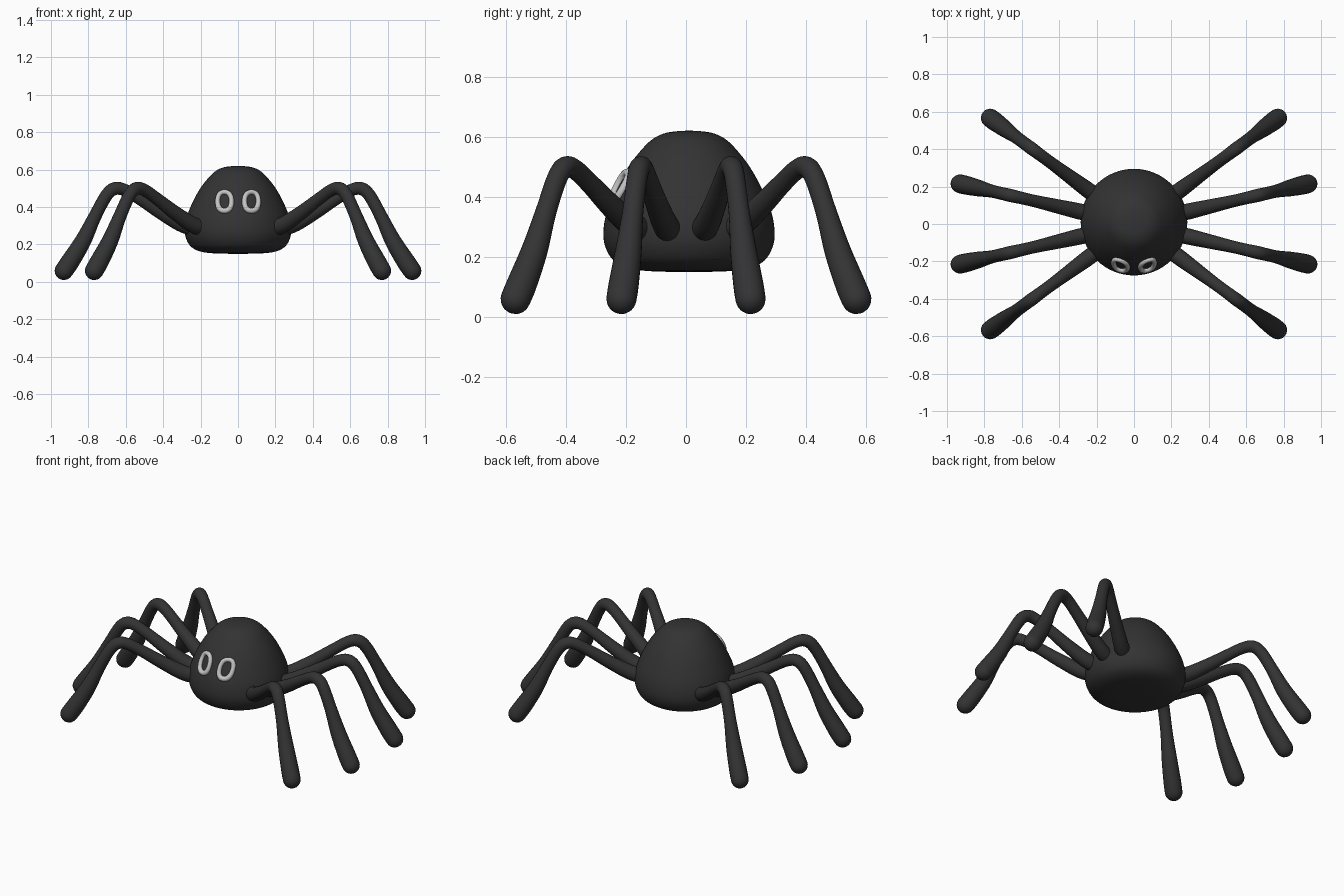
import bpy, bmesh, math
from mathutils import Vector

if "Cube" in bpy.data.objects:
    bpy.data.objects.remove(bpy.data.objects["Cube"])


def material(name, c):
    m = bpy.data.materials.new(name)
    m.diffuse_color = (c, c, c, 1)
    m.use_nodes = True
    m.node_tree.nodes["Principled BSDF"].inputs["Base Color"].default_value = m.diffuse_color
    return m


BLACK = material("charcoal black", 0.033)
PALE = material("pale grey", 0.55)


def smooth_path(pts, steps):
    """Catmull-Rom interpolation through the points."""
    pts = [Vector(p) for p in pts]
    ext = [2 * pts[0] - pts[1]] + pts + [2 * pts[-1] - pts[-2]]
    out = []
    for a, b, c, d in zip(ext, ext[1:], ext[2:], ext[3:]):
        for i in range(steps):
            t = i / steps
            out.append(0.5 * (2 * b + (c - a) * t + (2 * a - 5 * b + 4 * c - d) * t * t
                              + (3 * b - a - 3 * c + d) * t ** 3))
    return out + [pts[-1]]


def loft(name, rings, mat, closed=False):
    """Skin a list of vertex rings; capped unless closed on itself."""
    bm = bmesh.new()
    vr = [[bm.verts.new(p) for p in ring] for ring in rings]
    n = len(vr[0])
    pairs = list(zip(vr, vr[1:])) + ([(vr[-1], vr[0])] if closed else [])
    for a, b in pairs:
        for i in range(n):
            j = (i + 1) % n
            bm.faces.new((a[i], a[j], b[j], b[i]))
    if not closed:
        bm.faces.new(vr[0])
        bm.faces.new(vr[-1])
    bmesh.ops.recalc_face_normals(bm, faces=bm.faces)
    for f in bm.faces:
        f.smooth = True
    me = bpy.data.meshes.new(name)
    bm.to_mesh(me)
    bm.free()
    me.materials.append(mat)
    ob = bpy.data.objects.new(name, me)
    bpy.context.collection.objects.link(ob)
    return ob


def circle(n):
    return [(math.cos(2 * math.pi * i / n), math.sin(2 * math.pi * i / n)) for i in range(n)]


# Body: a lathed dome with a flattened, rounded underside
BODY_Y = 0.01
profile = smooth_path([(0.004, 0.15, 0), (0.12, 0.152, 0), (0.2, 0.162, 0), (0.25, 0.187, 0),
                       (0.277, 0.23, 0), (0.285, 0.28, 0), (0.275, 0.345, 0), (0.25, 0.41, 0),
                       (0.217, 0.475, 0), (0.18, 0.53, 0), (0.13, 0.585, 0), (0.085, 0.61, 0),
                       (0.04, 0.618, 0), (0.004, 0.62, 0)], 4)
loft("body", [[(r * c, r * s + BODY_Y, z) for c, s in circle(64)] for r, z, _ in profile], BLACK)


def body_radius(z):
    for (r0, z0, _), (r1, z1, _) in zip(profile, profile[1:]):
        if z0 <= z <= z1:
            return r0 + (r1 - r0) * (z - z0) / (z1 - z0)
    return 0.2


# Legs: one bent tapering tube (distance out, height, thickness) turned to eight directions
leg = smooth_path([(0.2, 0.28, 0.042), (0.3, 0.305, 0.043), (0.42, 0.37, 0.038),
                   (0.54, 0.445, 0.033), (0.62, 0.49, 0.033), (0.675, 0.499, 0.035),
                   (0.722, 0.462, 0.034), (0.785, 0.35, 0.035), (0.85, 0.22, 0.044),
                   (0.92, 0.11, 0.05), (0.955, 0.06, 0.05)], 5)
end, way = leg[-1], Vector((0.55, -0.83, 0)).normalized()
for k in range(1, 6):  # rounded foot
    a = k / 5 * math.radians(86)
    tip = end + way * 0.05 * math.sin(a)
    leg.append(Vector((tip.x, tip.y, 0.05 * math.cos(a))))


def add_leg(name, angle):
    c, s = math.cos(angle), math.sin(angle)
    out, side, up = Vector((c, s, 0)), Vector((-s, c, 0)), Vector((0, 0, 1))
    rings = []
    for i, p in enumerate(leg):
        d = leg[min(i + 1, len(leg) - 1)] - leg[max(i - 1, 0)]
        d = Vector((d.x, d.y)).normalized()
        if i >= len(leg) - 6:
            d = Vector((way.x, way.y))
        normal = -d.y * out + d.x * up
        centre = p.x * out + p.y * up
        rings.append([centre + p.z * (u * normal + v * side) for u, v in circle(20)])
    loft(name, rings, BLACK)


for side, sx in (("right", 1), ("left", -1)):
    for place, deg in (("front", -36.4), ("front_middle", -13), ("rear_middle", 13), ("rear", 36.4)):
        a = math.radians(deg)
        add_leg(f"{side}_{place}_leg", a if sx > 0 else math.pi - a)

    # Eye: rounded oval rim lying on the body surface
    path = []
    for cu, su in circle(40):
        x = 0.072 * sx + 0.037 * math.copysign(abs(cu) ** 0.85, cu)
        z = 0.43 + 0.05 * math.copysign(abs(su) ** 0.85, su)
        path.append(Vector((x, BODY_Y - math.sqrt(body_radius(z) ** 2 - x * x) - 0.003, z)))
    mid = sum(path, Vector()) / len(path)
    face = Vector((mid.x, mid.y - BODY_Y, 0.13)).normalized()
    rings = []
    for i, p in enumerate(path):
        t = (path[(i + 1) % 40] - path[i - 1]).normalized()
        n1 = t.cross(face).normalized()
        n2 = n1.cross(t)
        r = 0.0135 + 0.002 * max(0, (0.43 - p.z) / 0.05)
        rings.append([p + r * (u * n1 + v * n2) for u, v in circle(12)])
    loft(f"{side}_eye_rim", rings, PALE, closed=True)
